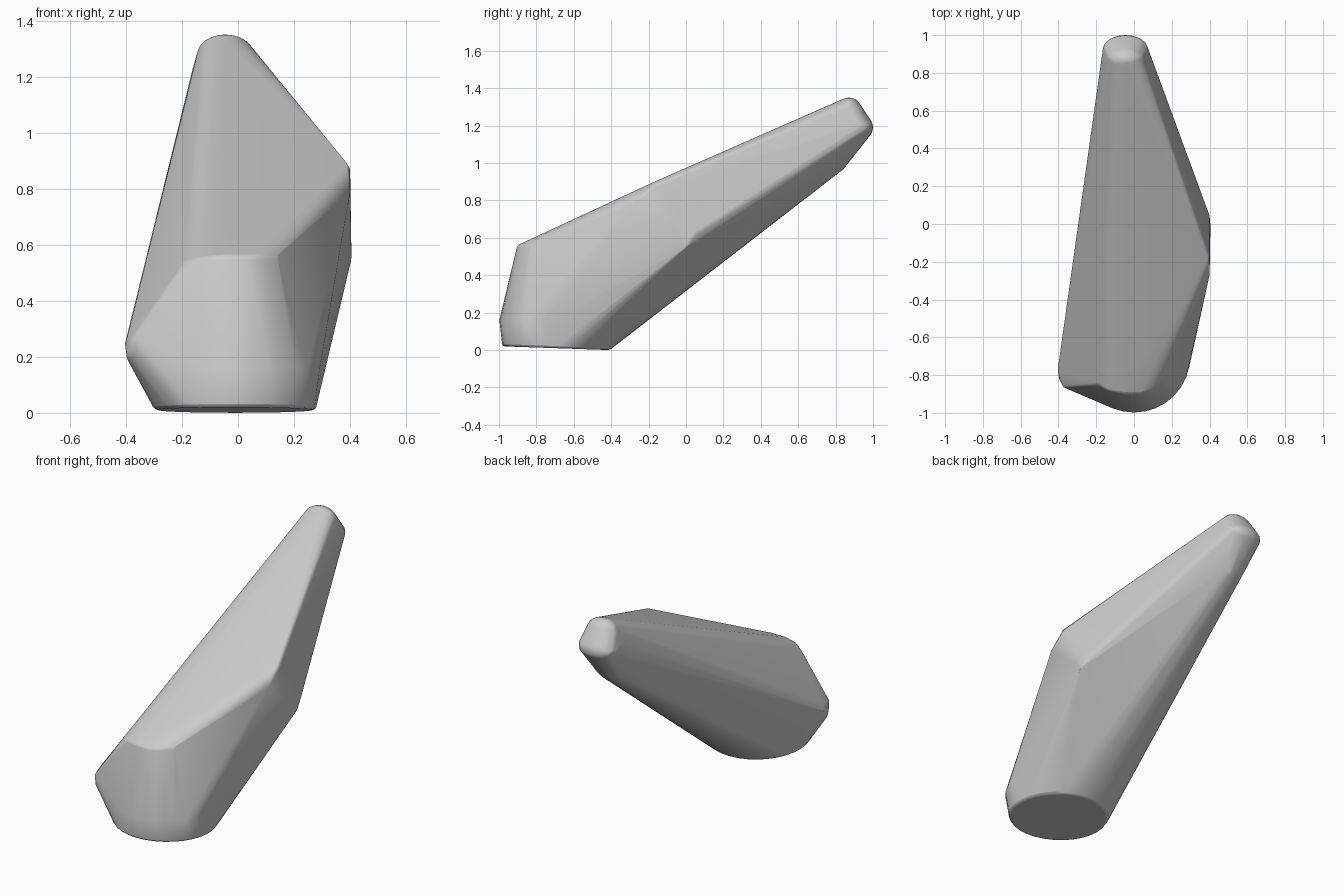
import bpy
import bmesh
from math import radians
from mathutils import Matrix, Vector

default_cube = bpy.data.objects.get("Cube")
if default_cube:
    bpy.data.objects.remove(default_cube, do_unlink=True)


def make_material(name, color):
    material = bpy.data.materials.new(name)
    material.use_nodes = True
    material.diffuse_color = color
    material.node_tree.nodes["Principled BSDF"].inputs["Base Color"].default_value = color
    return material


bm = bmesh.new()


def add_ring(center, radius, tilt=0.0, segments=32):
    """Round cross-section, optionally tilted about x."""
    matrix = Matrix.Translation(center) @ Matrix.Rotation(tilt, 4, "X")
    bmesh.ops.create_circle(bm, segments=segments, radius=radius, matrix=matrix)


def add_ellipsoid(center, radii):
    """Rounded knob."""
    matrix = Matrix.Translation(center) @ Matrix.Diagonal((*radii, 1))
    bmesh.ops.create_uvsphere(bm, u_segments=20, v_segments=12, radius=1, matrix=matrix)


def add_points(points):
    for point in points:
        bm.verts.new(Vector(point))


# Flat round foot and the slightly wider ring above it
add_ring((-0.01, -0.695, 0.01), 0.287, tilt=radians(-2))
add_ring((0.0, -0.70, 0.16), 0.298)

# Upper front lip
add_points([(-0.19, -0.85, 0.54), (-0.13, -0.885, 0.555), (-0.05, -0.902, 0.56),
            (0.03, -0.902, 0.56), (0.09, -0.88, 0.56), (0.14, -0.83, 0.56),
            (0.18, -0.75, 0.58)])

# Blunt corner on the right flank of the foot
add_points([(-0.405, -0.78, 0.24), (-0.40, -0.81, 0.20), (-0.39, -0.78, 0.29),
            (-0.375, -0.865, 0.27), (-0.38, -0.85, 0.21)])

# Raised ridge on the left flank
add_points([(0.40, -0.16, 0.87), (0.385, -0.18, 0.895), (0.40, -0.27, 0.79),
            (0.405, 0.0, 0.55), (0.40, 0.05, 0.62)])

# Rounded tip: crown, rear end and tapering underside
add_ellipsoid((-0.045, 0.87, 1.28), (0.10, 0.07, 0.07))
add_ellipsoid((-0.045, 0.925, 1.19), (0.12, 0.075, 0.07))
add_ellipsoid((-0.045, 0.85, 1.20), (0.122, 0.06, 0.09))
add_ellipsoid((-0.045, 0.80, 1.01), (0.09, 0.06, 0.06))

# Wrap everything in one taut skin
hull = bmesh.ops.convex_hull(bm, input=bm.verts[:], use_existing_faces=False)
skin = {item for item in hull["geom"] if isinstance(item, bmesh.types.BMFace)}
bmesh.ops.delete(bm, geom=[f for f in bm.faces if f not in skin], context="FACES")
bmesh.ops.delete(bm, geom=[v for v in bm.verts if not v.link_faces], context="VERTS")
bmesh.ops.recalc_face_normals(bm, faces=bm.faces[:])
bmesh.ops.dissolve_limit(bm, angle_limit=radians(0.5), verts=bm.verts[:], edges=bm.edges[:])

mesh = bpy.data.meshes.new("leaning_body")
bm.to_mesh(mesh)
bm.free()
body = bpy.data.objects.new("leaning_body", mesh)
bpy.context.collection.objects.link(body)
mesh.materials.append(make_material("plain grey", (0.6, 0.6, 0.6, 1)))

# Soften the creases while the foot rim stays sharp
bevel = body.modifiers.new("soft_creases", "BEVEL")
bevel.width = 0.012
bevel.segments = 2
bevel.limit_method = "ANGLE"
bevel.angle_limit = radians(25)
bpy.context.view_layer.objects.active = body
body.select_set(True)
bpy.ops.object.shade_smooth_by_angle(angle=radians(45))
normals = body.modifiers.new("flat_faces", "WEIGHTED_NORMAL")
normals.keep_sharp = True
